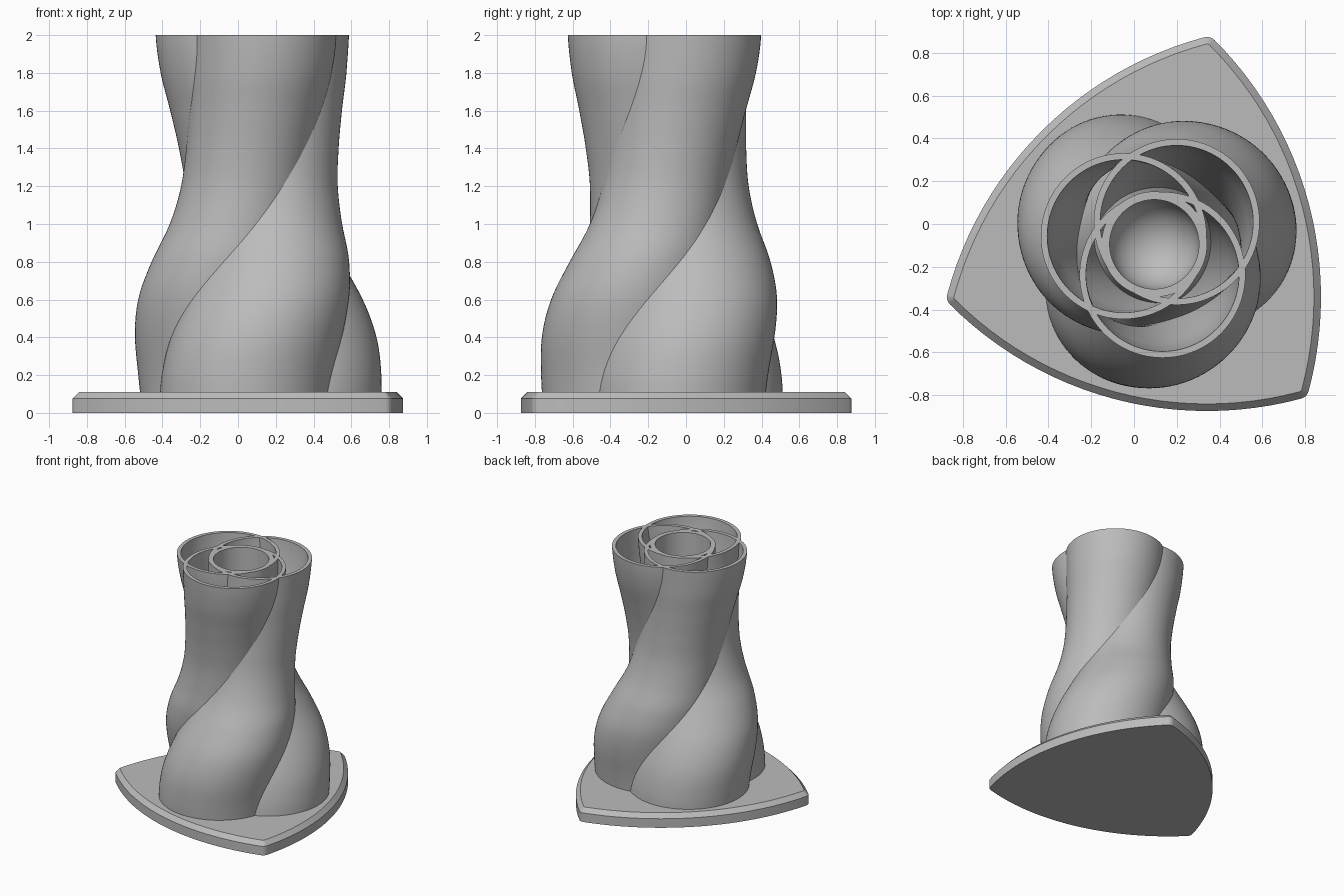
import bpy, bmesh, math

if "Cube" in bpy.data.objects:
    bpy.data.objects.remove(bpy.data.objects["Cube"])

CX, CY = 0.095, -0.095          # twist axis
BASE_TOP, HEIGHT = 0.11, 2.0
WALL, CORE = 0.03, 0.24         # tube wall, gap every tube leaves round the axis
SEGS, LEVELS = 96, 72

grey = bpy.data.materials.new("plain grey")
grey.diffuse_color = (0.5, 0.5, 0.5, 1)
grey.use_nodes = True
grey.node_tree.nodes["Principled BSDF"].inputs["Base Color"].default_value = grey.diffuse_color


def loft(name, rings, cap_start=False, cap_end=False, closed=False):
    """Skin a list of equal-sized point rings."""
    bm = bmesh.new()
    rows = [[bm.verts.new(p) for p in ring] for ring in rings]
    pairs = list(zip(rows, rows[1:]))
    if closed:
        pairs.append((rows[-1], rows[0]))
    for a, b in pairs:
        n = len(a)
        for i in range(n):
            j = (i + 1) % n
            bm.faces.new((a[i], a[j], b[j], b[i]))
    if cap_start:
        bm.faces.new(rows[0][::-1])
    if cap_end:
        bm.faces.new(rows[-1])
    bmesh.ops.recalc_face_normals(bm, faces=bm.faces)
    mesh = bpy.data.meshes.new(name)
    bm.to_mesh(mesh)
    bm.free()
    obj = bpy.data.objects.new(name, mesh)
    bpy.context.collection.objects.link(obj)
    mesh.materials.append(grey)
    bpy.ops.object.select_all(action='DESELECT')
    obj.select_set(True)
    bpy.context.view_layer.objects.active = obj
    bpy.ops.object.shade_smooth_by_angle(angle=math.radians(30))
    return obj


def circle(x, y, r, z):
    return [(x + r * math.cos(2 * math.pi * i / SEGS),
             y + r * math.sin(2 * math.pi * i / SEGS), z) for i in range(SEGS)]


# Base plate: rounded three-sided shape of constant width, bevelled on top
SIDE, ROUND = 1.65, 0.05


def base_outline(inset, z):
    pts = []
    for k in range(3):
        a = 75 + 120 * k
        for ang, start, rad, steps in ((a, a - 30, ROUND, 8),
                                       (a - 120, a + 30, SIDE + ROUND, 24)):
            ox = CX + SIDE / math.sqrt(3) * math.cos(math.radians(ang))
            oy = CY + SIDE / math.sqrt(3) * math.sin(math.radians(ang))
            for i in range(steps):
                n = math.radians(start + 60 * i / steps)
                pts.append((ox + (rad - inset) * math.cos(n),
                            oy + (rad - inset) * math.sin(n), z))
    return pts


loft("base_plate", [base_outline(0, 0), base_outline(0, 0.075),
                    base_outline(0.033, BASE_TOP)], True, True)

# Tube offset from the axis, sampled every 0.2 in height
OFFSETS = [0.215, 0.218, 0.214, 0.194, 0.157, 0.116,
           0.097, 0.100, 0.115, 0.136, 0.148]


def offset_at(z):
    t = z / 0.2
    i = min(int(t), 9)
    f = t - i
    p0, p1, p2, p3 = (OFFSETS[min(max(k, 0), 10)] for k in range(i - 1, i + 3))
    return 0.5 * (2 * p1 + (p2 - p0) * f + (2 * p0 - 5 * p1 + 4 * p2 - p3) * f ** 2
                  + (3 * p1 - p0 - 3 * p2 + p3) * f ** 3)


def tube_ring(start, z, inset):
    t = z / HEIGHT
    a = math.radians(start + 150 * t * t * (3 - 2 * t))   # eased twist
    d = offset_at(z)
    return circle(CX + d * math.cos(a), CY + d * math.sin(a), d + CORE - inset, z)


# Three hollow twisting tubes
heights = [0.1 + (HEIGHT - 0.1) * i / LEVELS for i in range(LEVELS + 1)]
for k, name in enumerate(("right_tube", "left_tube", "front_tube")):
    start = 15 + 120 * k
    rings = [tube_ring(start, z, 0) for z in heights]
    rings += [tube_ring(start, z, WALL) for z in reversed(heights)]
    loft(name, rings, closed=True)

# Central straight vessel with a round bowl at the bottom
INNER, OUTER, BOWL_Z = 0.209, 0.247, 0.34
rings = [circle(CX, CY, OUTER, 0.1), circle(CX, CY, OUTER, HEIGHT),
         circle(CX, CY, INNER, HEIGHT)]
for i in range(16):
    a = math.radians(88 * i / 15)
    rings.append(circle(CX, CY, INNER * math.cos(a), BOWL_Z - INNER * math.sin(a)))
loft("center_vessel", rings, True, True)
